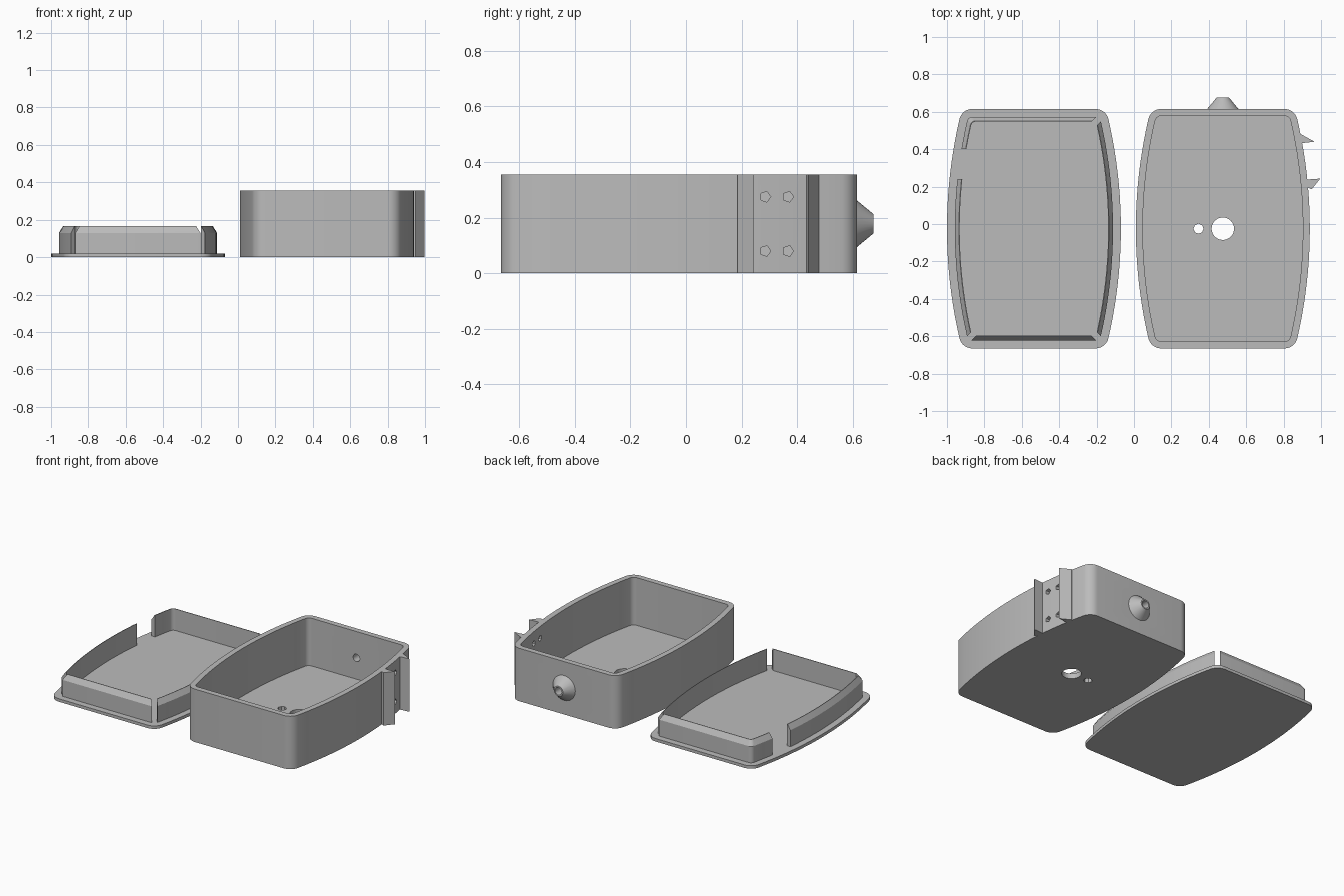
import bpy, bmesh, math
from mathutils import Matrix, Vector

if "Cube" in bpy.data.objects:
    bpy.data.objects.remove(bpy.data.objects["Cube"])

grey = bpy.data.materials.new("plain grey")
grey.use_nodes = True
grey.diffuse_color = (0.5, 0.5, 0.5, 1)
grey.node_tree.nodes["Principled BSDF"].inputs["Base Color"].default_value = (0.5, 0.5, 0.5, 1)

HALF_W, HALF_L, BOW, CORNER = 0.465, 0.64, 2.6, 0.07
MID_Y = -0.025
BOX = Vector((0.475, MID_Y, 0))
LID = Vector((-0.535, MID_Y, 0))
HEIGHT = 0.355


def make(name, bm):
    bmesh.ops.recalc_face_normals(bm, faces=bm.faces)
    mesh = bpy.data.meshes.new(name)
    bm.to_mesh(mesh)
    bm.free()
    mesh.materials.append(grey)
    obj = bpy.data.objects.new(name, mesh)
    bpy.context.collection.objects.link(obj)
    return obj


def outline(inset):
    """Barrel-sided rectangle with rounded corners, shrunk by inset."""
    r = max(CORNER - inset, 0.025)
    big = BOW - inset
    cx = HALF_W - BOW
    cy = HALF_L - inset - r
    px = cx + math.sqrt((big - r) ** 2 - cy ** 2)
    a1 = math.atan2(cy, px - cx)
    q = [(cx + big * math.cos(a1 * i / 10), big * math.sin(a1 * i / 10)) for i in range(11)]
    for i in range(1, 9):
        a = a1 + (math.pi / 2 - a1) * i / 8
        q.append((px + r * math.cos(a), cy + r * math.sin(a)))
    left = [(-x, y) for x, y in reversed(q)]
    low = [(-x, -y) for x, y in q[1:]]
    right = [(x, -y) for x, y in reversed(q[1:])]
    return q + left + low + right


def loft(name, centre, rings, cyclic=False):
    """Join outlines given as (inset, height) pairs."""
    bm = bmesh.new()
    loops = [[bm.verts.new(centre + Vector((x, y, z))) for x, y in outline(d)] for d, z in rings]
    pairs = list(zip(loops, loops[1:]))
    if cyclic:
        pairs.append((loops[-1], loops[0]))
    else:
        bm.faces.new(loops[0])
        bm.faces.new(loops[-1])
    n = len(loops[0])
    for a, b in pairs:
        for i in range(n):
            j = (i + 1) % n
            bm.faces.new((a[i], a[j], b[j], b[i]))
    return make(name, bm)


def cone(name, centre, r1, r2, depth, sides, axis="Z"):
    rot = {"Z": Matrix(), "Y": Matrix.Rotation(-math.pi / 2, 4, "X"),
           "X": Matrix.Rotation(math.pi / 2, 4, "Y")}[axis]
    bm = bmesh.new()
    bmesh.ops.create_cone(bm, cap_ends=True, segments=sides, radius1=r1, radius2=r2,
                          depth=depth, matrix=Matrix.Translation(centre) @ rot)
    return make(name, bm)


def block(name, centre, size, turn=0):
    bm = bmesh.new()
    bmesh.ops.create_cube(bm, size=1, matrix=Matrix.Translation(centre)
                          @ Matrix.Rotation(turn, 4, "Z") @ Matrix.Diagonal((*size, 1)))
    return make(name, bm)


def prism(name, points, height):
    bm = bmesh.new()
    face = bm.faces.new([bm.verts.new((x, y, 0)) for x, y in points])
    top = bmesh.ops.extrude_face_region(bm, geom=[face])["geom"]
    bmesh.ops.translate(bm, vec=(0, 0, height),
                        verts=[v for v in top if isinstance(v, bmesh.types.BMVert)])
    return make(name, bm)


def combine(target, tool, operation):
    tool.hide_render = True
    mod = target.modifiers.new(operation, "BOOLEAN")
    mod.operation, mod.solver, mod.object = operation, "EXACT", tool
    bpy.ops.object.select_all(action="DESELECT")
    target.select_set(True)
    bpy.context.view_layer.objects.active = target
    bpy.ops.object.modifier_apply(modifier=mod.name)
    bpy.data.objects.remove(tool)


# Open box with its floor
box = loft("box", BOX, [(0, 0), (0, HEIGHT), (0.037, HEIGHT), (0.037, 0.035)])

# Cable outlet on the back wall
outlet_at = BOX + Vector((0, HALF_L + 0.02, 0.178))
combine(box, cone("outlet", outlet_at, 0.1, 0.034, 0.08, 32, "Y"), "UNION")

# Pair of clip hooks on the left wall
hooks = [[(0.875, 0.475), (0.897, 0.478), (0.965, 0.44), (0.875, 0.43)],
         [(0.91, 0.205), (0.95, 0.186), (0.996, 0.243), (0.91, 0.237)]]
for points in hooks:
    combine(box, prism("hook", points, HEIGHT), "UNION")

# Outlet bore, floor holes and screw holes
combine(box, cone("bore", outlet_at, 0.025, 0.025, 0.3, 24, "Y"), "DIFFERENCE")
combine(box, cone("large_hole", BOX, 0.06, 0.06, 0.2, 32), "DIFFERENCE")
combine(box, cone("small_hole", BOX - Vector((0.13, 0, 0)), 0.027, 0.027, 0.2, 8), "DIFFERENCE")
for y in (0.285, 0.367):
    for z in (0.08, 0.275):
        combine(box, cone("screw_hole", (0.9, y, z), 0.02, 0.02, 0.14, 5, "X"), "DIFFERENCE")

# Lid lip with a chamfered top, split at three corners and one side
lip = loft("lip", LID, [(0.042, 0.01), (0.042, 0.13), (0.064, 0.165),
                        (0.068, 0.165), (0.068, 0.01)], cyclic=True)
for sx, sy in ((1, 1), (1, -1), (-1, -1)):
    at = LID + Vector((sx * 0.34, sy * 0.58, 0.15))
    combine(lip, block("slot", at, (0.16, 0.034, 0.4), sx * sy * math.pi / 4), "DIFFERENCE")
combine(lip, block("side_gap", (-0.94, 0.32, 0.15), (0.2, 0.16, 0.4)), "DIFFERENCE")

# Lid plate joined to the lip
lid = loft("lid", LID, [(0, 0), (0, 0.02)])
combine(lid, lip, "UNION")

# Smooth curved walls, sharp edges kept
for obj in (box, lid):
    bpy.ops.object.select_all(action="DESELECT")
    obj.select_set(True)
    bpy.context.view_layer.objects.active = obj
    bpy.ops.object.shade_smooth_by_angle(angle=math.radians(30))
